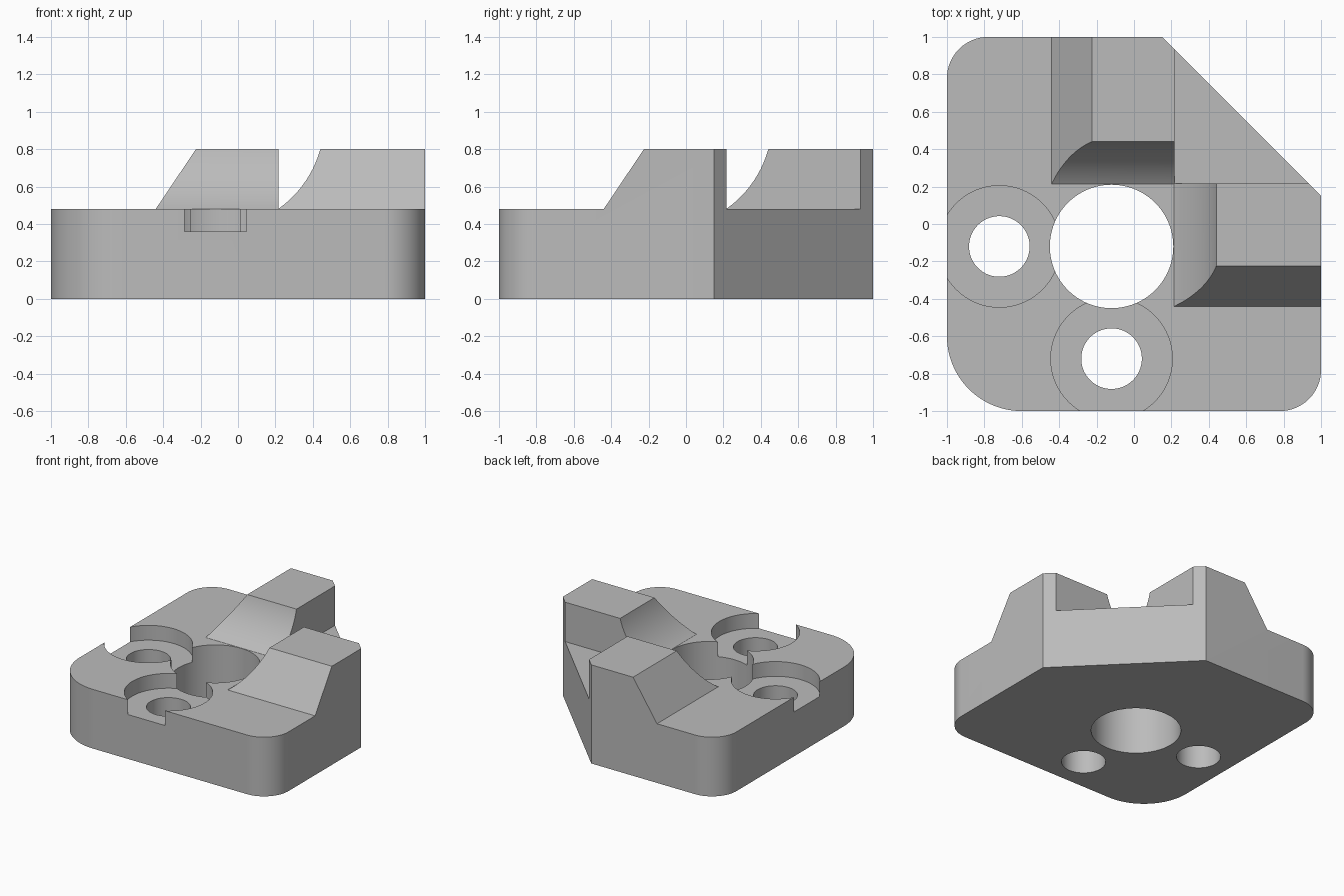
import bpy, bmesh
from math import cos, sin, pi, radians
from mathutils import Vector

if "Cube" in bpy.data.objects:
    bpy.data.objects.remove(bpy.data.objects["Cube"])

steel = bpy.data.materials.new("plain grey")
steel.use_nodes = True
GREY = (0.5, 0.5, 0.5, 1)
steel.diffuse_color = GREY
steel.node_tree.nodes["Principled BSDF"].inputs["Base Color"].default_value = GREY


def prism(name, points, depth):
    """Closed solid swept from a loop of 3D points along a depth vector."""
    bm = bmesh.new()
    face = bm.faces.new([bm.verts.new(p) for p in points])
    new = bmesh.ops.extrude_face_region(bm, geom=[face], use_keep_orig=True)["geom"]
    bmesh.ops.translate(bm, vec=depth, verts=[v for v in new if isinstance(v, bmesh.types.BMVert)])
    bmesh.ops.recalc_face_normals(bm, faces=bm.faces)
    mesh = bpy.data.meshes.new(name)
    bm.to_mesh(mesh)
    bm.free()
    mesh.materials.append(steel)
    obj = bpy.data.objects.new(name, mesh)
    bpy.context.collection.objects.link(obj)
    return obj


def arc(cx, cy, r, start, end, steps):
    angles = [radians(start + (end - start) * i / steps) for i in range(steps + 1)]
    return [(cx + r * cos(a), cy + r * sin(a)) for a in angles]


def upright(name, outline, bottom, top):
    return prism(name, [(x, y, bottom) for x, y in outline], Vector((0, 0, top - bottom)))


def drill(name, x, y, r, bottom):
    return upright(name, arc(x, y, r, 0, 360, 96)[:-1], bottom, 1.2)


def combine(obj, tool, operation):
    mod = obj.modifiers.new(operation, "BOOLEAN")
    mod.operation, mod.object, mod.solver = operation, tool, "EXACT"
    bpy.context.view_layer.objects.active = obj
    bpy.ops.object.modifier_apply(modifier=mod.name)
    bpy.data.objects.remove(tool)


PLATE, TOP, HOLE = 0.48, 0.80, -0.12
INNER = 0.217

# Oversized slab, trimmed to the outline later
body = upright("clamp_block", [(-1.3, -1.3), (1.3, -1.3), (1.3, 1.3), (-1.3, 1.3)], 0, PLATE)

# Two jaws, mirrored across the diagonal, each with a hollowed inner end
profile = [(-0.44, 0.2), (-0.44, PLATE), (-0.225, TOP), (INNER, TOP), (INNER, 0.2)]
hollow = arc(HOLE, 0.955, 0.581, 0, 360, 160)[:-1]
for swap in (False, True):
    def place(a, b, z):
        return Vector((b, a, z)) if swap else Vector((a, b, z))
    jaw = prism("jaw", [place(a, 0.2, z) for a, z in profile], place(0, 1.0, 0))
    scoop = prism("scoop", [place(-0.7, b, z) for b, z in hollow], place(1.4, 0, 0))
    combine(jaw, scoop, "DIFFERENCE")
    combine(body, jaw, "UNION")

# Outline with three rounded corners and one long chamfer
outline = (arc(-0.6, -0.6, 0.4, 180, 270, 24) + arc(0.78, -0.78, 0.22, 270, 360, 24)
           + [(1, 0.15), (0.15, 1)] + arc(-0.78, 0.78, 0.22, 90, 180, 24))
combine(body, upright("outline", outline, -0.2, 1.2), "INTERSECT")

# Centre bore and two counterbored screw holes
combine(body, drill("bore", HOLE, HOLE, 0.33, -0.2), "DIFFERENCE")
for x, y in ((-0.72, HOLE), (HOLE, -0.72)):
    combine(body, drill("counterbore", x, y, 0.325, 0.36), "DIFFERENCE")
    combine(body, drill("screw_hole", x, y, 0.162, -0.2), "DIFFERENCE")

bpy.ops.object.select_all(action="DESELECT")
body.select_set(True)
bpy.context.view_layer.objects.active = body
bpy.ops.object.shade_smooth_by_angle(angle=radians(30))
